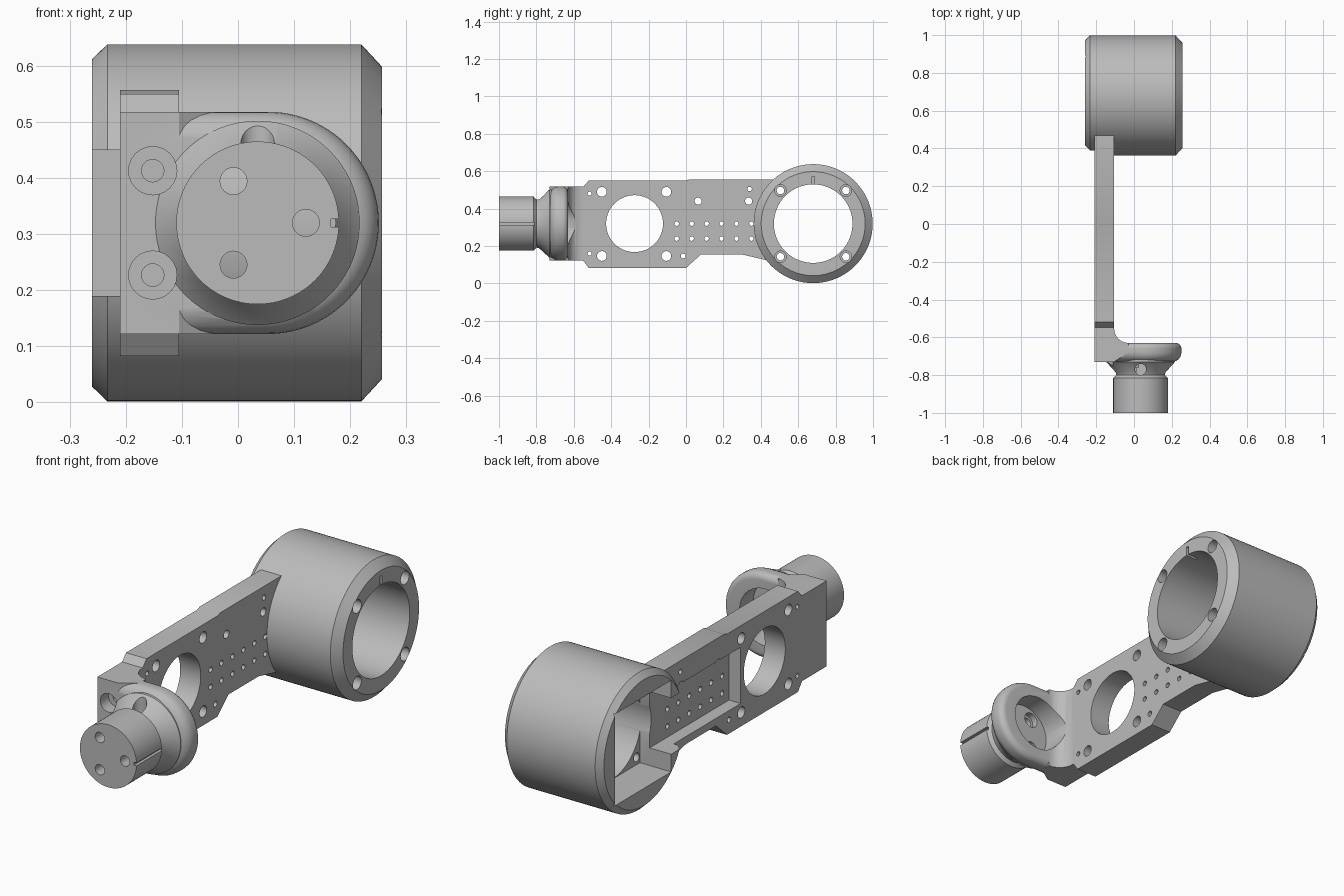
import bpy, bmesh
from math import pi, sin, cos, radians

cube = bpy.data.objects.get("Cube")
if cube:
    bpy.data.objects.remove(cube, do_unlink=True)

grey = bpy.data.materials.new("plain_grey")
grey.use_nodes = True
colour = (0.5, 0.5, 0.5, 1)
grey.diffuse_color = colour
grey.node_tree.nodes["Principled BSDF"].inputs["Base Color"].default_value = colour

MID = 0.32       # height of every main axis
RING_Y = 0.68    # housing axis
PLUG_X = 0.035   # plug axis


def loft(name, rings):
    """Skin a list of equal-length point rings and cap both ends."""
    bm = bmesh.new()
    rows = [[bm.verts.new(p) for p in ring] for ring in rings]
    n = len(rows[0])
    for a, b in zip(rows, rows[1:]):
        for i in range(n):
            j = (i + 1) % n
            bm.faces.new((a[i], a[j], b[j], b[i]))
    bm.faces.new(rows[0])
    bm.faces.new(rows[-1])
    bmesh.ops.recalc_face_normals(bm, faces=bm.faces)
    mesh = bpy.data.meshes.new(name)
    bm.to_mesh(mesh)
    bm.free()
    mesh.materials.append(grey)
    ob = bpy.data.objects.new(name, mesh)
    bpy.context.collection.objects.link(ob)
    return ob


def lathe(name, axis, centre, profile, n=96):
    """Turn (position, radius) pairs about the x, y or z axis."""
    rings = []
    for t, r in profile:
        ring = []
        for i in range(n):
            u, v = r * cos(2 * pi * i / n), r * sin(2 * pi * i / n)
            a, b = centre
            ring.append({"x": (t, a + u, b + v), "y": (a + u, t, b + v),
                         "z": (a + u, b + v, t)}[axis])
        rings.append(ring)
    return loft(name, rings)


def drill(axis, centre, r, lo, hi):
    return lathe("cutter", axis, centre, [(lo, r), (hi, r)], 96 if r > 0.1 else 24)


def box(x0, x1, y0, y1, z0, z1):
    return loft("cutter", [[(x0, y0, z), (x1, y0, z), (x1, y1, z), (x0, y1, z)]
                           for z in (z0, z1)])


def combine(ob, tool, mode="DIFFERENCE"):
    mod = ob.modifiers.new("cut", "BOOLEAN")
    mod.operation, mod.object, mod.solver = mode, tool, "EXACT"
    bpy.context.view_layer.objects.active = ob
    bpy.ops.object.modifier_apply(modifier=mod.name)
    bpy.data.objects.remove(tool, do_unlink=True)


def smooth(ob):
    bpy.ops.object.select_all(action="DESELECT")
    ob.select_set(True)
    bpy.context.view_layer.objects.active = ob
    bpy.ops.object.shade_smooth_by_angle(angle=radians(28))


def housing_voids():
    """Bore, square pocket and cable channel shared by housing and arm."""
    return [drill("x", (RING_Y, MID), 0.21, -0.4, 0.4),
            box(-0.4, -0.1, RING_Y - 0.2, RING_Y + 0.212, MID - 0.212, MID + 0.212),
            box(-0.4, -0.15, -0.1, RING_Y, MID - 0.13, MID + 0.13)]


# Round motor housing
housing = lathe("motor_housing", "x", (RING_Y, MID),
                [(-0.26, 0.292), (-0.233, 0.318), (0.22, 0.318), (0.257, 0.278)], 128)
for tool in housing_voids():
    combine(housing, tool)
for sy in (-1, 1):
    for sz in (-1, 1):
        spot = (RING_Y + sy * 0.175, MID + sz * 0.177)
        combine(housing, drill("x", spot, 0.02, -0.4, 0.4))
        combine(housing, drill("x", spot, 0.031, 0.2, 0.4))
combine(housing, box(0.2, 0.3, RING_Y - 0.006, RING_Y + 0.006, 0.5, 0.572))

# Flat arm plate
outline = [(-0.555, 0.13), (-0.52, 0.083), (0, 0.083), (0.08, 0.155), (0.3, 0.155),
           (0.45, 0.12), (0.47, 0.12), (0.47, 0.557), (0.02, 0.557), (0, 0.55),
           (-0.52, 0.55), (-0.555, 0.51)]
arm = loft("arm_plate", [[(x, y, z) for y, z in outline] for x in (-0.21, -0.105)])
for tool in housing_voids():
    combine(arm, tool)
combine(arm, drill("x", (-0.275, MID), 0.152, -0.4, 0.1))
holes = [(y, z, 0.026) for y in (-0.45, -0.105) for z in (0.147, 0.49)]
holes += [(-0.05 + 0.08 * i, z, 0.012) for i in range(6) for z in (0.24, 0.32)]
holes += [(-0.515, 0.16, 0.011), (-0.515, 0.48, 0.011), (-0.015, 0.147, 0.013),
          (0.065, 0.44, 0.019), (0.335, 0.44, 0.019), (0.34, 0.505, 0.012)]
for y, z, r in holes:
    combine(arm, drill("x", (y, z), r, -0.4, 0.1))


# Rounded wrist bracket
def slab_ring(y, inset):
    r = 0.198 - inset
    arc = [(0.053 + r * cos(a), y, MID + r * sin(a))
           for a in (pi * (i / 48 - 0.5) for i in range(49))]
    return [(-0.21, y, MID - r)] + arc + [(-0.21, y, MID + r)]


steps = [i * pi / 12 for i in range(7)]
sections = [(-0.73 + 0.05 * (1 - cos(a)), 0.05 * (1 - sin(a))) for a in steps]
sections += [(-0.63 - 0.03 * (1 - sin(a)), 0.03 * (1 - cos(a))) for a in steps]
sections[0] = (-0.73, 0.045)
bracket = loft("wrist_bracket", [slab_ring(y, inset) for y, inset in sections])

# Web joining the bracket to the arm, with a hollow fillet
web = [(-0.21, -0.73), (-0.21, -0.53), (-0.105, -0.53)]
web += [(-0.03 - 0.075 * cos(a), -0.555 - 0.075 * sin(a)) for a in steps]
web += [(-0.03, -0.68), (-0.105, -0.73)]
combine(bracket, loft("web", [[(x, y, z) for x, y in web]
                              for z in (MID - 0.198, MID + 0.198)]), "UNION")

# Plug with flared neck
plug = lathe("wrist_plug", "y", (PLUG_X, MID),
             [(-1, 0.145), (-0.815, 0.145), (-0.8, 0.128), (-0.785, 0.132),
              (-0.73, 0.182), (-0.68, 0.182)])
combine(bracket, plug, "UNION")

# Rear cup, neck port, key slot and screw holes
combine(bracket, drill("y", (PLUG_X, MID), 0.132, -0.73, -0.5))
combine(bracket, drill("z", (PLUG_X, -0.77), 0.03, 0.41, 0.6))
combine(bracket, box(0.166, 0.2, -1.1, -0.81, MID - 0.007, MID + 0.007))
for k in (0, 1, 2):
    a = 2 * pi * k / 3
    spot = (PLUG_X + 0.086 * cos(a), MID + 0.086 * sin(a))
    combine(bracket, drill("y", spot, 0.024, -1.1, -0.6))
    combine(bracket, drill("y", spot, 0.036, -0.76, -0.6))
for z in (0.227, 0.413):
    combine(bracket, drill("y", (-0.152, z), 0.043, -0.8, -0.67))
    combine(bracket, drill("y", (-0.152, z), 0.02, -0.8, -0.5))

for part in (housing, arm, bracket):
    smooth(part)
